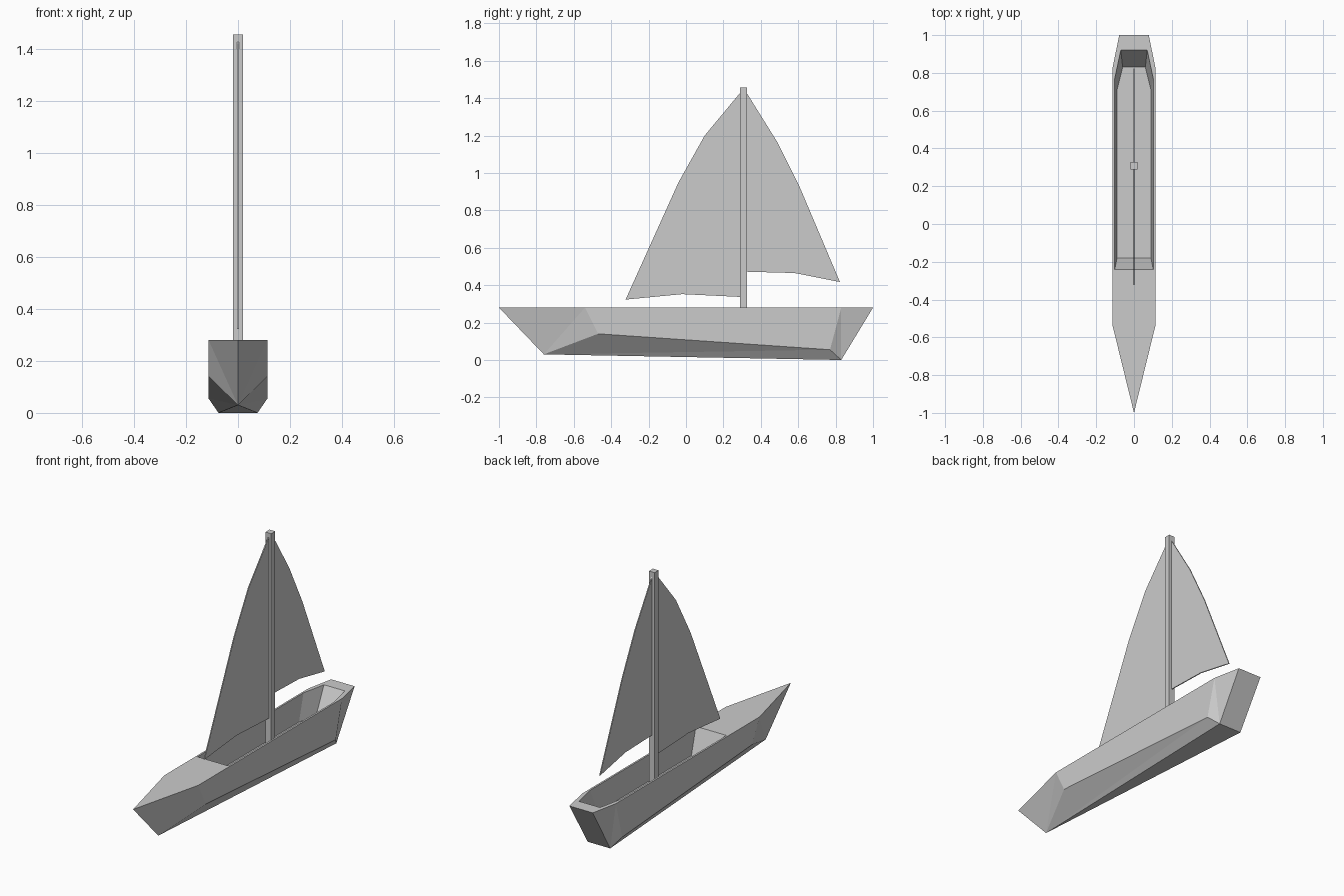
import bpy, bmesh

if "Cube" in bpy.data.objects:
    bpy.data.objects.remove(bpy.data.objects["Cube"])


def make(name, verts, faces, mirror=False):
    mesh = bpy.data.meshes.new(name)
    mesh.from_pydata(verts, [], faces)
    bm = bmesh.new()
    bm.from_mesh(mesh)
    if mirror:
        both = bm.verts[:] + bm.edges[:] + bm.faces[:]
        copy = bmesh.ops.duplicate(bm, geom=both)["geom"]
        for v in copy:
            if isinstance(v, bmesh.types.BMVert):
                v.co.x *= -1
        bmesh.ops.remove_doubles(bm, verts=bm.verts[:], dist=0.0005)
    bmesh.ops.recalc_face_normals(bm, faces=bm.faces[:])
    bm.to_mesh(mesh)
    bm.free()
    obj = bpy.data.objects.new(name, mesh)
    bpy.context.collection.objects.link(obj)
    return obj


# Hull: right half as named corner points, mirrored across x
deck, floor = 0.28, 0.13
points = {
    "bow": (0, -1, deck), "shoulder": (0.113, -0.54, deck),
    "quarter": (0.113, 0.83, deck), "stern": (0.078, 1, deck), "stern_mid": (0, 1, deck),
    "forefoot": (0, -0.76, 0.03), "heel": (0.075, 0.83, 0), "heel_mid": (0, 0.83, 0),
    "chine_f": (0.113, -0.47, 0.14), "chine_b": (0.113, 0.77, 0.055),
    "rim_mid_f": (0, -0.24, deck), "rim_f": (0.102, -0.24, deck),
    "rim_b": (0.102, 0.77, deck), "rim_s": (0.07, 0.92, deck), "rim_mid_s": (0, 0.92, deck),
    "in_mid_f": (0, -0.18, floor), "in_f": (0.09, -0.18, floor),
    "in_b": (0.09, 0.71, floor), "in_s": (0.06, 0.83, floor), "in_mid_s": (0, 0.83, floor),
}
faces = [
    # outer skin
    "bow shoulder forefoot", "shoulder chine_f forefoot",
    "shoulder quarter chine_b chine_f", "quarter heel chine_b",
    "quarter stern heel", "stern stern_mid heel_mid heel",
    "forefoot chine_f chine_b", "forefoot chine_b heel", "forefoot heel heel_mid",
    # deck
    "bow rim_mid_f rim_f shoulder", "shoulder rim_f rim_b quarter",
    "quarter rim_b rim_s stern", "stern rim_s rim_mid_s stern_mid",
    # cockpit
    "rim_mid_f in_mid_f in_f rim_f", "rim_f in_f in_b rim_b",
    "rim_b in_b in_s rim_s", "rim_s in_s in_mid_s rim_mid_s",
    "in_mid_f in_mid_s in_s in_b in_f",
]
index = {n: i for i, n in enumerate(points)}
make("hull", list(points.values()), [[index[n] for n in f.split()] for f in faces], True)

# Mast
bpy.ops.mesh.primitive_cube_add(size=1, location=(0, 0.308, (floor + 1.456) / 2))
mast = bpy.context.object
mast.name = "mast"
mast.scale = (0.038, 0.038, 1.456 - floor)


# Sails: thin extruded (y, z) outlines
def sail(name, outline, half=0.003):
    n = len(outline)
    verts = [(x, y, z) for x in (-half, half) for y, z in outline]
    sides = [(i, (i + 1) % n, (i + 1) % n + n, i + n) for i in range(n)]
    make(name, verts, [tuple(range(n)), tuple(range(n, 2 * n))] + sides)


sail("front_sail", [(0.295, 1.435), (0.10, 1.2), (-0.04, 0.95), (-0.323, 0.323),
                    (-0.02, 0.352), (0.295, 0.337)])
sail("rear_sail", [(0.32, 1.435), (0.485, 1.17), (0.61, 0.92), (0.823, 0.417),
                   (0.58, 0.465), (0.32, 0.472)])
